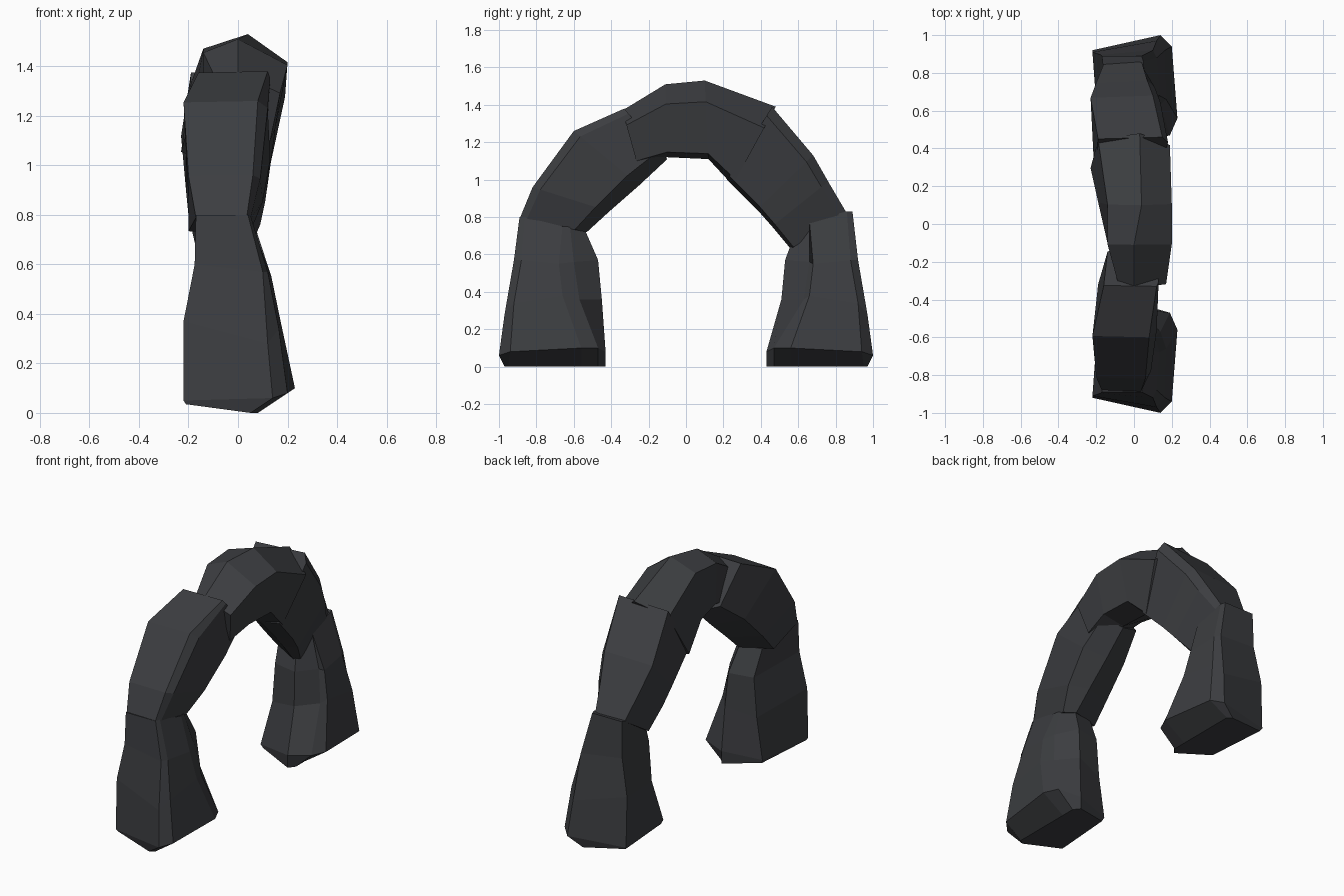
import bpy, bmesh

rock = bpy.data.materials.new("dark_rock")
rock.diffuse_color = (0.045, 0.047, 0.052, 1)


def loft(name, rings):
    """Skin a list of equal-length vertex rings into a closed, flat-shaded rock."""
    bm = bmesh.new()
    vs = [[bm.verts.new(p) for p in ring] for ring in rings]
    n = len(rings[0])
    for a, b in zip(vs, vs[1:]):
        for i in range(n):
            j = (i + 1) % n
            bm.faces.new((a[i], a[j], b[j], b[i]))
    bm.faces.new(vs[0])
    bm.faces.new(vs[-1])
    bmesh.ops.recalc_face_normals(bm, faces=bm.faces)
    me = bpy.data.meshes.new(name)
    bm.to_mesh(me)
    bm.free()
    me.materials.append(rock)
    ob = bpy.data.objects.new(name, me)
    bpy.context.collection.objects.link(ob)
    return ob


# Leg cross-sections: (x, distance from centre, z), keel at the bottom
LEG = [
    [(-.21, .91, .035), (.05, .97, 0), (.08, .95, 0), (.08, .56, 0),
     (.08, .47, 0), (.05, .43, 0), (-.18, .51, .035)],
    [(-.22, .92, .05), (.14, 1.0, .06), (.20, .94, .08), (.23, .56, .10),
     (.19, .47, .10), (.05, .43, .08), (-.19, .50, .06)],
    [(-.22, .91, .37), (.12, .97, .28), (.165, .92, .34), (.17, .66, .38),
     (.14, .57, .36), (.04, .45, .36), (-.15, .50, .32)],
    [(-.175, .895, .60), (.10, .92, .57), (.12, .88, .57), (.135, .68, .55),
     (.11, .60, .56), (.03, .47, .57), (-.13, .50, .57)],
    [(-.17, .89, .80), (.04, .89, .80), (.05, .86, .80), (.06, .66, .75),
     (.05, .62, .75), (.0, .54, .73), (-.14, .57, .73)],
]


def leg(name, side, inset, lift):
    rings = []
    for k, ring in enumerate(LEG):
        rings.append([(x, side * (d + (inset if d < .64 and k > 1 else 0)),
                       z + (lift if k == 4 else 0)) for x, d, z in ring])
    loft(name, rings)


leg("front_leg", -1, 0, 0)
leg("back_leg", 1, .06, .03)


def arch(name, sections, left_t, right_t, low_t):
    """Section: outer y z, inner y z, then x of left, ridge, right, lower right, lower left."""
    rings = []
    for oy, oz, iy, iz, xl, xm, xr, xr2, xl2 in sections:
        prof = [(xl, left_t), (xm, 0), (xr, right_t), (xr2, low_t), (0, 1), (xl2, .8)]
        rings.append([(x, oy + (iy - oy) * t, oz + (iz - oz) * t) for x, t in prof])
    loft(name, rings)


# Front shoulder of the arch
arch("front_shoulder", [
    (-.89, .79, -.53, .72, -.17, .035, .05, .05, -.20),
    (-.82, .96, -.41, .83, -.20, .06, .09, .10, -.20),
    (-.60, 1.26, -.25, .97, -.22, .08, .12, .13, -.19),
    (-.33, 1.38, -.10, 1.11, -.16, .12, .13, .12, -.14),
], .02, .10, .82)

# Crown stone
arch("crown", [
    (-.34, 1.37, -.26, 1.08, -.08, .0, .17, .13, -.09),
    (-.11, 1.51, -.10, 1.12, -.14, .0, .20, .15, -.14),
    (.10, 1.53, .12, 1.11, -.14, .04, .20, .15, -.19),
    (.48, 1.39, .25, .97, -.19, .03, .19, .13, -.23),
], .14, .27, .93)

# Back shoulder of the arch
arch("back_shoulder", [
    (.46, 1.39, .22, 1.0, -.19, .15, .18, .13, -.21),
    (.68, 1.13, .38, .84, -.23, .10, .14, .11, -.21),
    (.76, .99, .46, .75, -.20, .07, .11, .09, -.20),
    (.86, .82, .56, .63, -.16, .04, .05, .04, -.17),
], .04, .12, .95)
